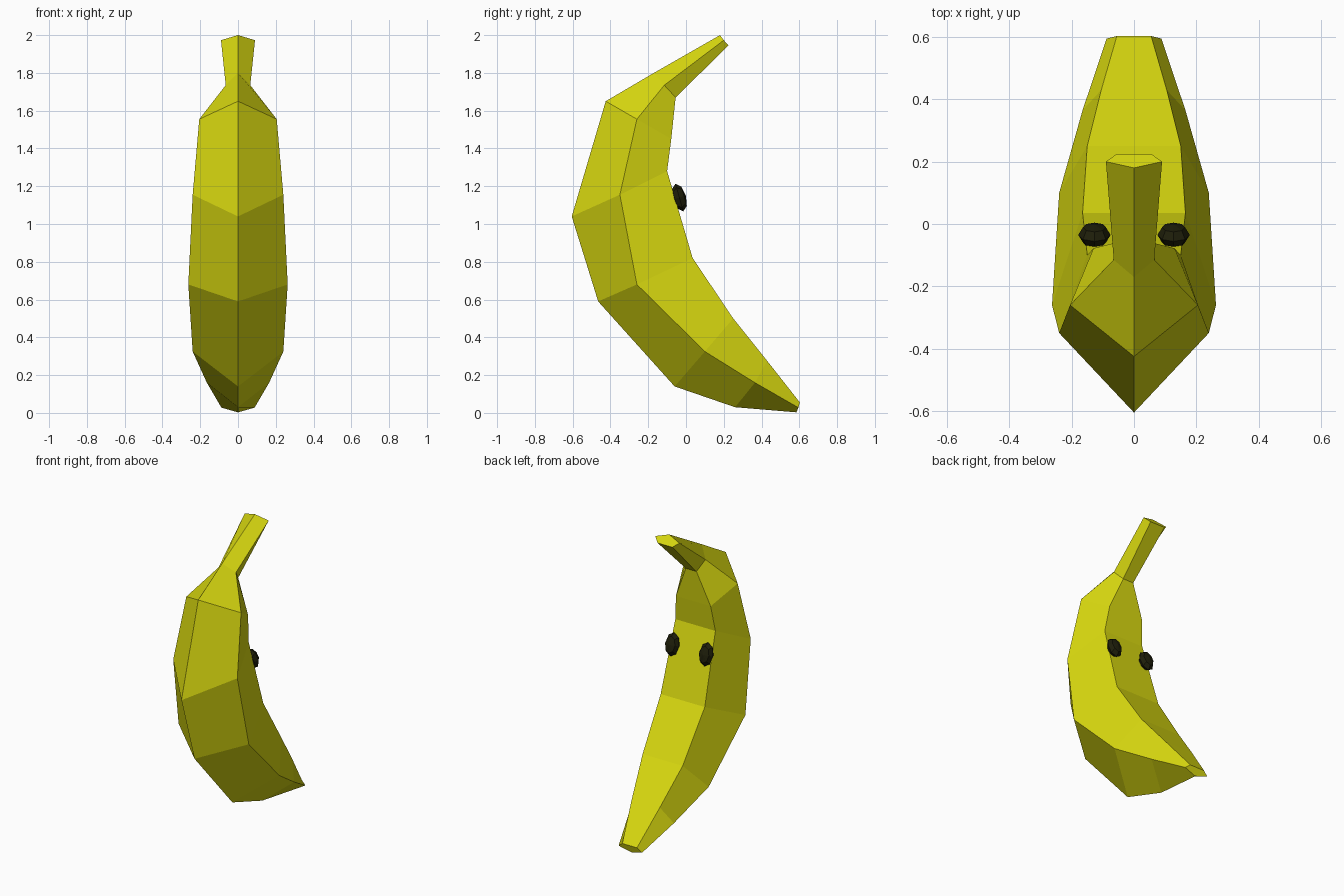
import bpy, bmesh, math
from mathutils import Matrix

if "Cube" in bpy.data.objects:
    bpy.data.objects.remove(bpy.data.objects["Cube"])


def material(name, rgb):
    m = bpy.data.materials.new(name)
    m.diffuse_color = (*rgb, 1)
    m.use_nodes = True
    m.node_tree.nodes["Principled BSDF"].inputs["Base Color"].default_value = m.diffuse_color
    return m


def make_object(name, bm, mat):
    bmesh.ops.recalc_face_normals(bm, faces=bm.faces)
    me = bpy.data.meshes.new(name)
    bm.to_mesh(me)
    bm.free()
    me.materials.append(mat)
    ob = bpy.data.objects.new(name, me)
    bpy.context.collection.objects.link(ob)
    return ob


yellow = material("banana yellow", (0.70, 0.70, 0.005))
black = material("eye black", (0.013, 0.013, 0.003))

# Peel: five-sided rings from stem to tip
# outer ridge (y, z), side corner (x, y, z), inner corner (x, y, z)
rings = [
    ((0.18, 2.00), (0.09, 0.20, 1.973), (0.055, 0.225, 1.945)),
    ((-0.17, 1.80), (0.065, -0.115, 1.735), (0.04, -0.055, 1.67)),
    ((-0.425, 1.65), (0.205, -0.26, 1.555), (0.13, -0.078, 1.45)),
    ((-0.605, 1.04), (0.24, -0.35, 1.155), (0.15, -0.10, 1.28)),
    ((-0.465, 0.59), (0.263, -0.26, 0.68), (0.165, 0.035, 0.82)),
    ((-0.06, 0.14), (0.24, 0.10, 0.325), (0.15, 0.25, 0.50)),
    ((0.26, 0.03), (0.165, 0.365, 0.16), (0.105, 0.43, 0.275)),
    ((0.585, 0.003), (0.088, 0.595, 0.028), (0.055, 0.603, 0.055)),
]
bm = bmesh.new()
loops = []
for (ry, rz), (sx, sy, sz), (ix, iy, iz) in rings:
    pts = [(0, ry, rz), (sx, sy, sz), (ix, iy, iz), (-ix, iy, iz), (-sx, sy, sz)]
    loops.append([bm.verts.new(p) for p in pts])
for a, b in zip(loops, loops[1:]):
    for i in range(5):
        j = (i + 1) % 5
        bm.faces.new((a[i], a[j], b[j], b[i]))
bm.faces.new(loops[0])
bm.faces.new(loops[-1])
make_object("banana_peel", bm, yellow)

# Eyes: squashed low-poly balls tilted to lie on the inner face
for name, s in (("left_eye", -1), ("right_eye", 1)):
    bm = bmesh.new()
    bmesh.ops.create_uvsphere(bm, u_segments=8, v_segments=4, radius=1)
    M = (Matrix.Translation((s * 0.127, -0.035, 1.14))
         @ Matrix.Rotation(math.radians(-74), 4, 'X')
         @ Matrix.Diagonal((0.052, 0.076, 0.036, 1)))
    bmesh.ops.transform(bm, matrix=M, verts=bm.verts)
    make_object(name, bm, black)
